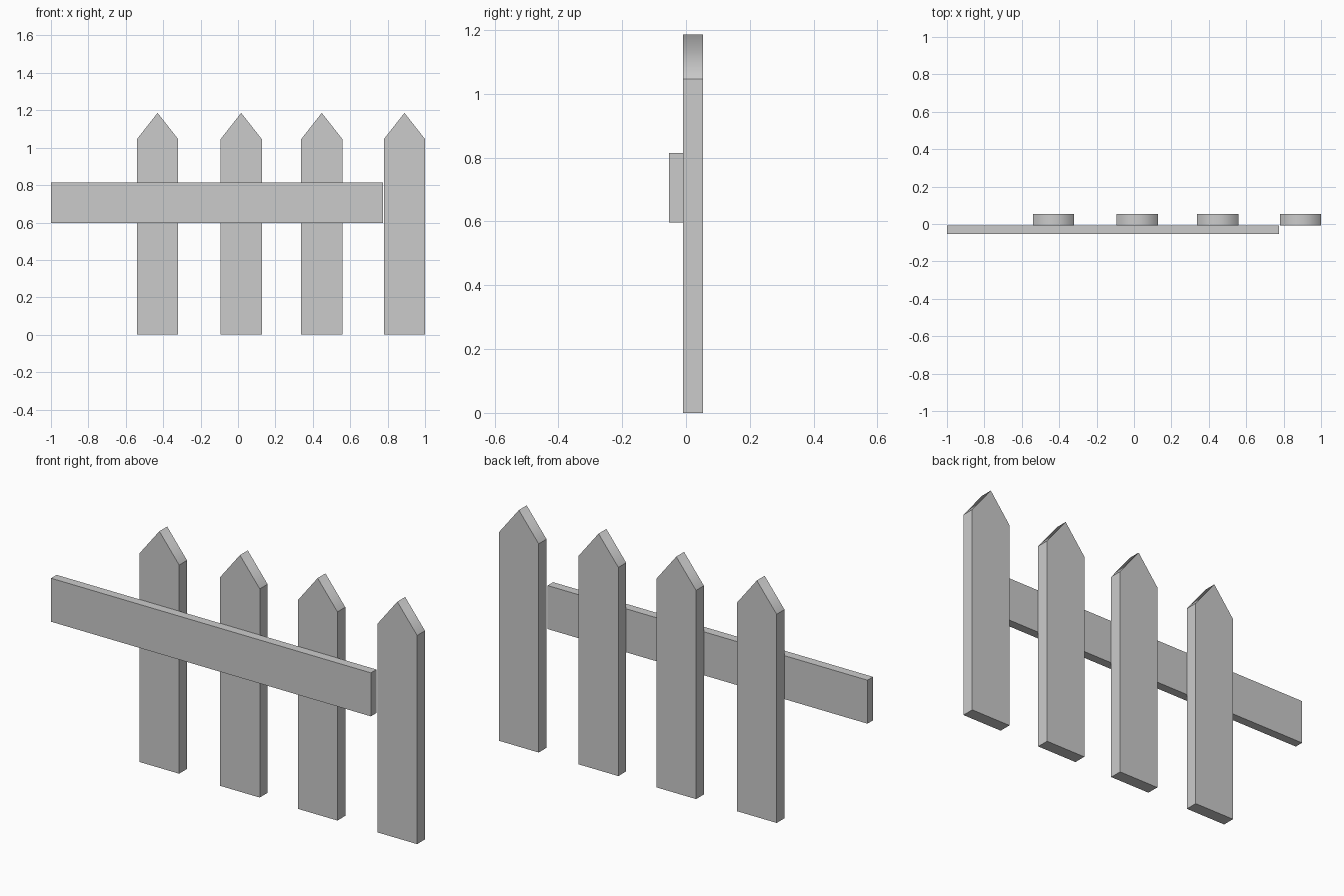
import bpy, bmesh

if "Cube" in bpy.data.objects:
    bpy.data.objects.remove(bpy.data.objects["Cube"])


def extrude_profile(name, profile, y0, y1, smooth_slopes=False):
    """Extrude an XZ outline from y0 to y1."""
    bm = bmesh.new()
    face = bm.faces.new([bm.verts.new((x, y0, z)) for x, z in profile])
    result = bmesh.ops.extrude_face_region(bm, geom=[face], use_keep_orig=True)
    moved = [g for g in result["geom"] if isinstance(g, bmesh.types.BMVert)]
    bmesh.ops.translate(bm, verts=moved, vec=(0, y1 - y0, 0))
    bmesh.ops.recalc_face_normals(bm, faces=bm.faces)
    bm.normal_update()
    if smooth_slopes:
        # Soft shading over the ridge only; all other faces stay flat
        for f in bm.faces:
            f.smooth = 0.1 < f.normal.z < 0.95
    mesh = bpy.data.meshes.new(name)
    bm.to_mesh(mesh)
    bm.free()
    obj = bpy.data.objects.new(name, mesh)
    bpy.context.collection.objects.link(obj)
    return obj


FRONT, JOINT, BACK = -0.053, -0.009, 0.053
HALF, SHOULDER, TIP = 0.11, 1.046, 1.186

# Pointed pickets
for i, cx in enumerate((-0.43, 0.017, 0.448, 0.89)):
    outline = [(cx - HALF, 0), (cx + HALF, 0), (cx + HALF, SHOULDER),
               (cx, TIP), (cx - HALF, SHOULDER)]
    extrude_profile(f"picket_{i + 1}", outline, JOINT, BACK, True)

# Horizontal rail across the front
extrude_profile("rail", [(-1, 0.597), (0.774, 0.597), (0.774, 0.815), (-1, 0.815)],
                FRONT, JOINT)
